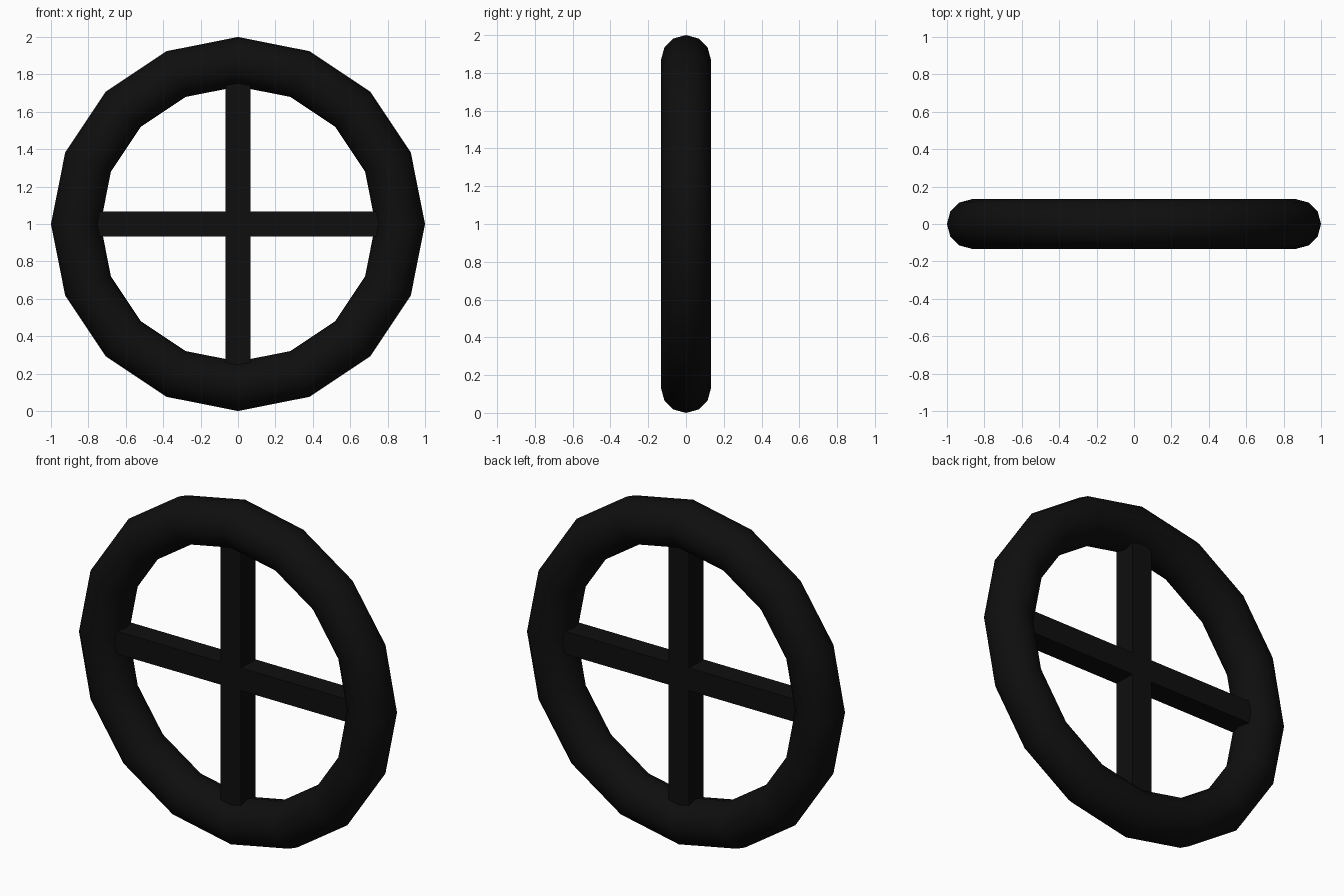
import bpy
from math import radians

cube = bpy.data.objects.get("Cube")
if cube:
    bpy.data.objects.remove(cube, do_unlink=True)

OUTER, INNER, CENTRE = 1.0, 0.735, (0, 0, 1)
TUBE = (OUTER - INNER) / 2
MAJOR = OUTER - TUBE

# Single near-black colour
black = bpy.data.materials.new("black")
black.use_nodes = True
colour = (0.0045, 0.0045, 0.0045, 1)
black.diffuse_color = colour
black.node_tree.nodes["Principled BSDF"].inputs["Base Color"].default_value = colour


def finish(name):
    obj = bpy.context.object
    obj.name = name
    obj.data.materials.append(black)
    return obj


# Rim: coarse ring standing upright
bpy.ops.mesh.primitive_torus_add(
    major_segments=16, minor_segments=12, major_radius=MAJOR, minor_radius=TUBE,
    location=CENTRE, rotation=(radians(90), 0, 0))
finish("rim")
bpy.ops.object.shade_smooth()

# Spokes: two crossing square bars whose ends sink into the rim
for name, axis in (("horizontal_spoke", 0), ("vertical_spoke", 2)):
    size = [TUBE] * 3
    size[axis] = 2 * MAJOR
    bpy.ops.mesh.primitive_cube_add(size=1, location=CENTRE)
    finish(name).scale = size
